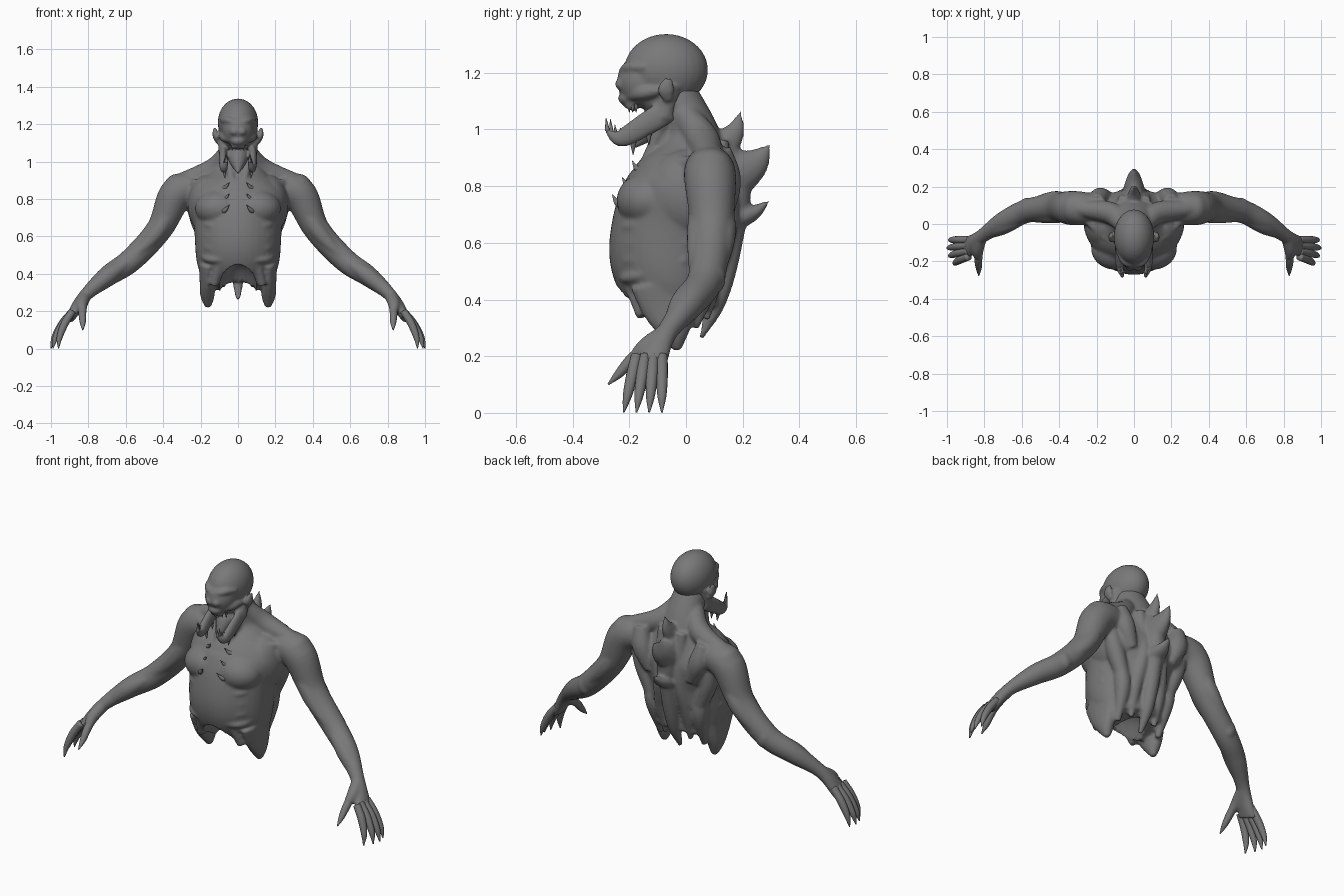
import bpy, bmesh, math
from mathutils import Vector, Matrix

if "Cube" in bpy.data.objects:
    bpy.data.objects.remove(bpy.data.objects["Cube"])

skin = bpy.data.materials.new("grey_flesh")
skin.use_nodes = True
grey = (.19, .19, .19, 1)
skin.diffuse_color = grey
skin.node_tree.nodes["Principled BSDF"].inputs["Base Color"].default_value = grey


def spline(values, t):
    """Smooth curve through evenly spaced numbers or vectors."""
    last = len(values) - 1
    if not last:
        return values[0]
    i = min(int(t * last), last - 1)
    f = t * last - i
    b, c = values[i], values[i + 1]
    a = values[i - 1] if i else 2 * b - c
    d = values[i + 2] if i + 2 <= last else 2 * c - b
    return b + (c - a) * f / 2 + (a - 2.5 * b + 2 * c - d / 2) * f * f + (3 * (b - c) + d - a) * f ** 3 / 2


def sides_of(points):
    """Parts off the centre plane are built on both sides."""
    return (1, -1) if any(p[0] for p in points) else (1,)


def tube(mesh, path, radii, flat=(1,), sides=14):
    """Closed tube; radii run along the path, flat scales the sideways radius."""
    for side in sides_of(path):
        points = [Vector((p[0] * side, p[1], p[2])) for p in path]
        span = (points[-1] - points[0]).normalized()
        ref = Vector((1, 0, 0)) if abs(span.y) > .8 else Vector((0, 1, 0))
        steps = 7 * len(path)
        rings = []
        for i in range(steps + 1):
            t = i / steps
            ahead, back = spline(points, min(t + .01, 1)), spline(points, max(t - .01, 0))
            along = (ahead - back).normalized()
            u = (ref - along * ref.dot(along)).normalized()
            v = along.cross(u) * spline(flat, t)
            centre, radius = spline(points, t), max(spline(radii, t), .001)
            angles = [math.tau * k / sides for k in range(sides)]
            rings.append([mesh.verts.new(centre + (u * math.cos(a) + v * math.sin(a)) * radius)
                          for a in angles])
        for low, high in zip(rings, rings[1:]):
            for k in range(sides):
                mesh.faces.new((low[k - 1], low[k], high[k], high[k - 1]))
        mesh.faces.new(rings[0][::-1])
        mesh.faces.new(rings[-1])


def blob(mesh, at, size):
    for side in sides_of([at]):
        place = Matrix.Translation((at[0] * side, at[1], at[2])) @ Matrix.Diagonal((*size, 1))
        bmesh.ops.create_uvsphere(mesh, u_segments=28, v_segments=18, radius=1, matrix=place)


def spike(mesh, root, tip, width, bend=(0, 0, 0), flat=(1,)):
    root, tip = Vector(root), Vector(tip)
    middle = root.lerp(tip, .5) + Vector(bend)
    tube(mesh, [root, middle, tip], (width, width * .6, .001), flat)


def finish(name, mesh, voxel=0, cutter=None):
    """Turn a bmesh into an object, fusing its overlapping pieces when asked."""
    bmesh.ops.recalc_face_normals(mesh, faces=mesh.faces)
    data = bpy.data.meshes.new(name)
    mesh.to_mesh(data)
    mesh.free()
    part = bpy.data.objects.new(name, data)
    bpy.context.collection.objects.link(part)
    if voxel:
        fuse = part.modifiers.new("fuse", "REMESH")
        fuse.mode, fuse.voxel_size = "VOXEL", voxel
        if cutter:
            hollow = part.modifiers.new("hollow", "BOOLEAN")
            hollow.operation, hollow.object = "DIFFERENCE", cutter
        soften = part.modifiers.new("soften", "SMOOTH")
        soften.factor, soften.iterations = .5, 9
        graph = bpy.context.evaluated_depsgraph_get()
        part.data = bpy.data.meshes.new_from_object(part.evaluated_get(graph))
        part.modifiers.clear()
    part.data.materials.clear()
    part.data.materials.append(skin)
    part.data.polygons.foreach_set("use_smooth", [True] * len(part.data.polygons))
    return part


# Belly cavity cutter
cavity_mesh = bmesh.new()
blob(cavity_mesh, (0, -.13, .32), (.1, .19, .16))
cavity = finish("cavity_cutter", cavity_mesh)
cavity.hide_render = True

# Torso, neck and throat
body = bmesh.new()
lean = (.01, -.05, -.045, 0, .02, -.05)
tube(body, [(0, y, .34 + .16 * i) for i, y in enumerate(lean)],
     radii=(.11, .205, .215, .19, .1, .08), flat=(1.5, 1.1, 1.1, 1.35, 1.2, 1), sides=40)
tube(body, [(0, -.06, 1.08), (0, -.06, .97), (0, -.04, .86)], (.07, .07, .09))

# Arms, hung on named joints
chest, shoulder = Vector((.2, .08, .86)), Vector((.325, .085, .83))
upper, elbow = Vector((.42, .09, .64)), Vector((.57, .07, .475))
lower, wrist = Vector((.7, .01, .385)), Vector((.82, -.07, .28))
palm = Vector((.9, -.13, .16))
tube(body, [chest, shoulder, upper, elbow, lower, wrist, palm],
     radii=(.08, .092, .074, .064, .055, .038, .06), flat=(1, 1, .95, 1, 1, .9, .4), sides=24)

# Arm muscles: shoulder cap, biceps, triceps, elbow, forearm, thumb mound
forward = Vector((0, -.04, 0))
swell = (.02, .047, .02)
blob(body, shoulder + Vector((0, 0, .035)), (.068, .08, .07))
tube(body, [shoulder + forward, upper + forward, elbow + forward], swell)
tube(body, [shoulder - forward, upper - forward, elbow - forward], swell)
tube(body, [elbow + forward, lower + forward / 2, wrist], swell)
blob(body, elbow - forward, (.04, .03, .05))
tube(body, [wrist, (.835, -.14, .235), (.83, -.19, .19)], (.035, .032, .02))

# Trapezius, collar bone, neck cord
tube(body, [(.05, -.01, 1.06), (.13, .06, .96), shoulder + Vector((0, 0, .06))], (.045, .06, .04))
tube(body, [(.03, -.14, .88), (.14, -.08, .89), shoulder + Vector((0, 0, .05))], (.016, .022, .016))
tube(body, [(.03, -.14, .89), (.08, -.05, 1.1)], (.02, .02))

# Breast and flank masses, then ribs
blob(body, (.1, -.13, .75), (.13, .115, .1))
blob(body, (.16, .01, .77), (.11, .15, .16))
for rib in range(4):
    z = .68 - .06 * rib
    tube(body, [(.03, -.24, z - .02), (.16, -.185, z - .02), (.22, 0, z + .04)], (.012, .02, .012))

# Cavity lip and hanging flank flaps
tube(body, [(0, -.225, .49), (.09, -.2, .46), (.13, -.15, .34)], (.022, .024, .025))
tube(body, [(.16, -.07, .46), (.165, -.05, .34), (.16, -.03, .22)], (.13, .09, .014), flat=(.4, .45, 1))

# Shoulder blades and ragged back ridges
tube(body, [(.2, .12, .93), (.18, .14, .82), (.13, .14, .7)], (.04, .055, .03))
tube(body, [(.26, .1, .86), (.21, .09, .7), (.16, .09, .56)], (.03, .05, .04))
tube(body, [(.06, .12, .96), (.06, .15, .7), (.08, .1, .5), (.08, .07, .33)], (.03, .036, .04, .014))
tube(body, [(.18, .07, .66), (.15, .085, .5), (.14, .03, .3)], (.03, .045, .016))

# Spine with its hanging end, vertebra knobs and hooked fins
tube(body, [(0, .06, 1), (0, .17, .84), (0, .155, .6), (0, .11, .4), (0, .05, .265)],
     (.04, .055, .045, .035, .012))
for knob in range(7):
    blob(body, (0, .19 - .011 * knob, .68 - .045 * knob), (.03, .02, .02))
hook, thin = (0, .01, -.01), (.7,)
spike(body, (0, .13, .94), (0, .195, 1.07), .06, hook, thin)
spike(body, (0, .17, .84), (0, .3, .95), .09, hook, thin)
spike(body, (0, .16, .68), (0, .3, .755), .065, hook, thin)
finish("body", body, voxel=.0075, cutter=cavity)
bpy.data.objects.remove(cavity)

# Head: skull, face and muzzle
head = bmesh.new()
blob(head, (0, -.07, 1.21), (.108, .148, .127))
blob(head, (0, -.07, 1.14), (.09, .11, .1))
blob(head, (0, -.15, 1.17), (.085, .093, .095))
tube(head, [(0, -.17, 1.14), (0, -.2, 1.07)], (.05, .02), flat=(1, 1.6))
blob(head, (-.02, -.225, 1.16), (.026, .026, .022))
blob(head, (0, -.21, 1.11), (.04, .03, .025))

# Brow, cheek bone, jaw hinge and ear
tube(head, [(0, -.22, 1.2), (.05, -.2, 1.22), (.085, -.14, 1.22)], (.02, .02, .016))
tube(head, [(.03, -.2, 1.12), (.07, -.15, 1.13), (.09, -.08, 1.14)], (.02, .026, .016))
tube(head, [(.075, -.05, 1.16), (.07, -.08, 1.04)], (.034, .034))
tube(head, [(.11, -.06, 1.1), (.12, -.07, 1.14), (.125, -.06, 1.18)], (.015, .03, .014), flat=(.55,))

# Split lower jaw, throat and pointed tongue
jaw = [Vector(p) for p in ((.075, -.06, 1.07), (.08, -.14, 1.02), (.075, -.23, .97), (.06, -.285, 1))]
tube(head, jaw, (.022, .022, .021, .007), flat=(2, 1.9, 1.5, 1))
tube(head, [(0, -.05, 1.07), (0, -.12, 1.01), (0, -.185, .935)], (.06, .05, .005))
finish("head", head, voxel=.006)

# Lower teeth and barbs follow the jaw, upper teeth the muzzle
teeth = bmesh.new()
for tooth in range(5):
    root = spline(jaw, .95 - .1 * tooth)
    height = .055 - .01 * abs(tooth - 1)
    spike(teeth, root, root + Vector((0, -.005, height)), .009)
for barb in (.3, .5):
    root = spline(jaw, barb)
    spike(teeth, root, root - Vector((.01, 0, .08)), .018)
for tooth in range(3):
    root = Vector((.012 + .018 * tooth, -.2 + .012 * tooth, 1.09))
    spike(teeth, root, root - Vector((0, 0, .03)), .008)
finish("teeth", teeth)

# Curved chest thorns
thorns = bmesh.new()
for row in range(3):
    tip = Vector((.045, -.19 - .035 * row, .89 - .06 * row))
    spike(thorns, tip + Vector((.05, .06, -.04)), tip, .02, bend=(0, -.01, -.01))
finish("chest_thorns", thorns)

# Fingers fan from the palm, thumb points forward
fingers = bmesh.new()
taper = (.02, .021, .016, .003)
for finger in range(4):
    root = Vector((.885, -.085 - .03 * finger, .2))
    tip = Vector((1 - .01 * (finger - 1) ** 2, -.085 - .045 * finger, .002))
    bow = Vector((.016, 0, 0))
    tube(fingers, [root, root.lerp(tip, .33) + bow, root.lerp(tip, .7) + bow, tip], taper)
tube(fingers, [(.83, -.13, .24), (.832, -.19, .19), (.83, -.235, .14), (.83, -.275, .1)], taper)
finish("fingers", fingers)
